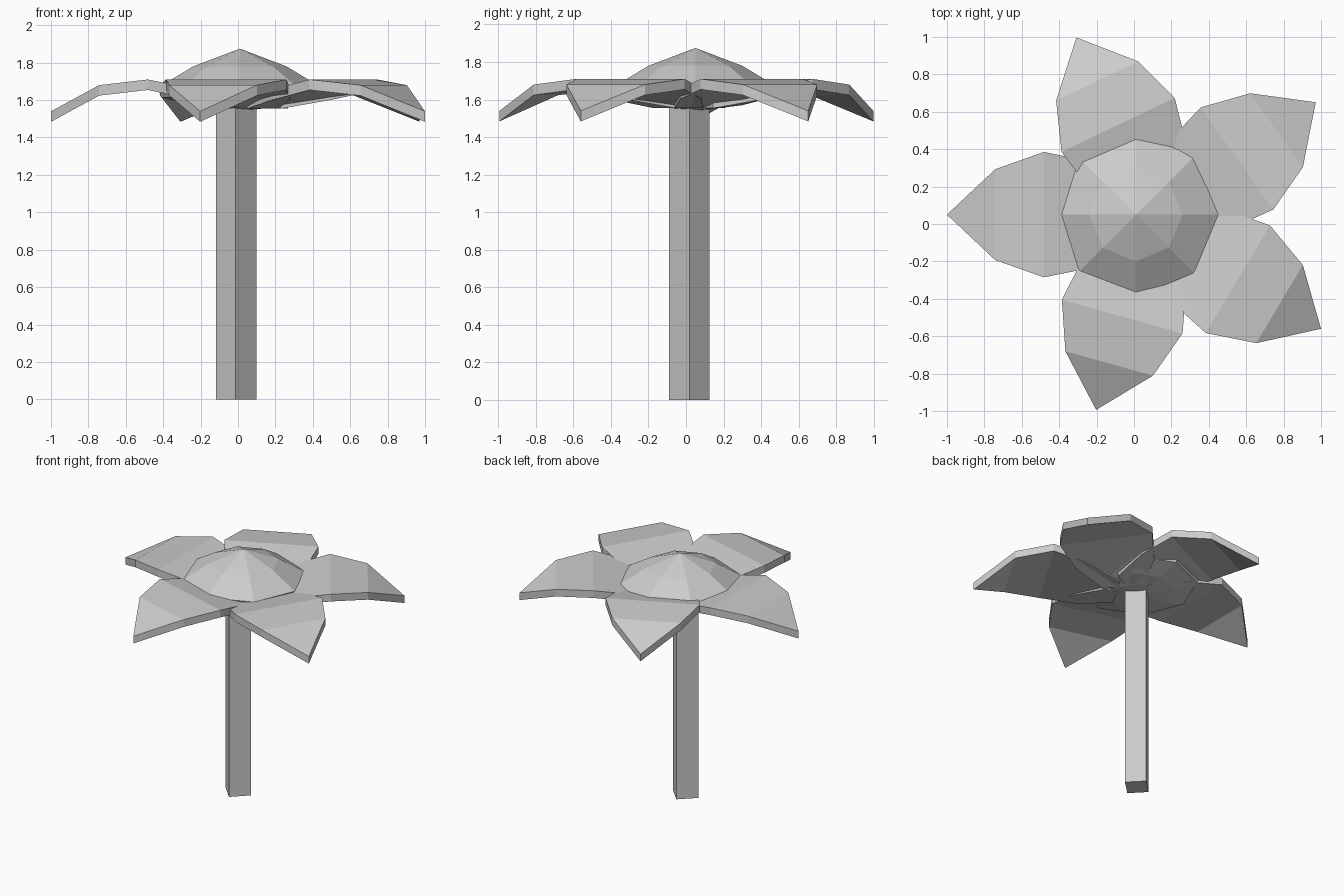
import bpy, bmesh
from math import cos, sin, radians, pi
from mathutils import Matrix, Vector

cube = bpy.data.objects.get("Cube")
if cube:
    bpy.data.objects.remove(cube, do_unlink=True)

grey = bpy.data.materials.new("light grey")
grey.use_nodes = True
grey.diffuse_color = (0.6, 0.6, 0.6, 1)
grey.node_tree.nodes["Principled BSDF"].inputs["Base Color"].default_value = (0.6, 0.6, 0.6, 1)


def add_object(name, bm):
    """Turn a bmesh into a flat shaded grey object."""
    bmesh.ops.recalc_face_normals(bm, faces=bm.faces)
    mesh = bpy.data.meshes.new(name)
    bm.to_mesh(mesh)
    bm.free()
    mesh.materials.append(grey)
    obj = bpy.data.objects.new(name, mesh)
    bpy.context.collection.objects.link(obj)
    return obj


# Square stem, turned so a corner faces the front
STEM_TOP = 1.62
bm = bmesh.new()
bmesh.ops.create_cube(bm, size=1, matrix=Matrix.Translation((-0.01, 0.018, STEM_TOP / 2))
                      @ Matrix.Rotation(radians(44), 4, 'Z')
                      @ Matrix.Diagonal((0.156, 0.15, STEM_TOP, 1)))
add_object("stem", bm)

# Eight-sided flower centre: domed above, shallow below
bm = bmesh.new()
SIDES = 8
profile = [(0.25, 1.78), (0.44, 1.665), (0.42, 1.615), (0.25, 1.57)]
rings = [[bm.verts.new((0.01 + r * cos(2 * pi * i / SIDES), 0.05 + r * sin(2 * pi * i / SIDES), z))
          for i in range(SIDES)] for r, z in profile]
top = bm.verts.new((0.01, 0.05, 1.875))
bottom = bm.verts.new((0.01, 0.05, 1.54))
for i in range(SIDES):
    j = (i + 1) % SIDES
    bm.faces.new((top, rings[0][i], rings[0][j]))
    bm.faces.new((bottom, rings[-1][j], rings[-1][i]))
    for a, b in zip(rings, rings[1:]):
        bm.faces.new((a[i], b[i], b[j], a[j]))
add_object("flower_centre", bm)

# Bent petals: stations along the petal as (distance, half width, height)
stations = [(-0.5, 0.15, 1.61), (-0.26, 0.283, 1.658), (0, 0.335, 1.71), (0.26, 0.243, 1.68)]
TIP = Vector((0.518, 0, 1.54))
THICKNESS = 0.056


def petal(name, x, y, angle):
    bm = bmesh.new()
    rows = [[bm.verts.new((s, side * w, z)) for side in (-1, 1)] for s, w, z in stations]
    for a, b in zip(rows, rows[1:]):
        bm.faces.new((a[0], b[0], b[1], a[1]))
    bm.faces.new((rows[-1][0], bm.verts.new(TIP), rows[-1][1]))
    # Thicken straight down
    upper = bm.faces[:]
    extruded = bmesh.ops.extrude_face_region(bm, geom=upper, use_keep_orig=True)["geom"]
    lower = [v for v in extruded if isinstance(v, bmesh.types.BMVert)]
    bmesh.ops.translate(bm, verts=lower, vec=(0, 0, -THICKNESS))
    bm.transform(Matrix.Translation((x, y, 0)) @ Matrix.Rotation(radians(angle), 4, 'Z'))
    add_object(name, bm)


petal("right_petal", -0.482, 0.05, 180)
petal("back_petal", -0.085, 0.53, 115.5)
petal("back_left_petal", 0.55, 0.35, 35.5)
petal("front_left_petal", 0.555, -0.295, -30.8)
petal("front_petal", -0.063, -0.495, -105.6)
